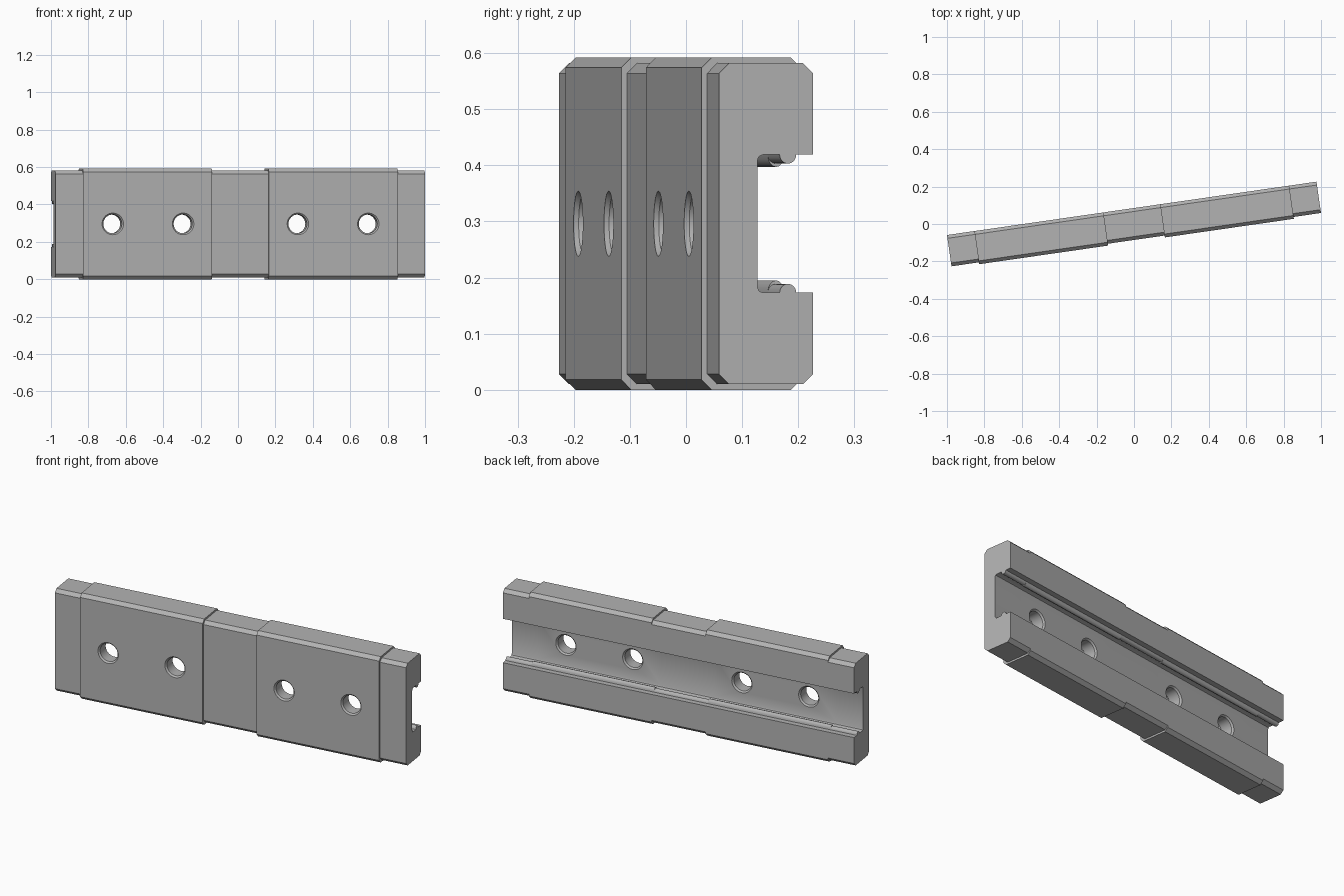
import bpy
import bmesh
from math import sin, cos, pi, atan2

old = bpy.data.objects.get("Cube")
if old:
    bpy.data.objects.remove(old)

TILT = atan2(0.285, 1.975)
LENGTH, DEPTH, MID_Z = 1.996, 0.169, 0.296
BACK = DEPTH / 2
CHAMFER, STEP = 0.018, 0.01
BLOCK_IN, BLOCK_OUT = 0.153, 0.85
SLOT = 0.1

grey = bpy.data.materials.new("metal grey")
grey.use_nodes = True
color = (0.45, 0.45, 0.45, 1)
grey.diffuse_color = color
grey.node_tree.nodes["Principled BSDF"].inputs["Base Color"].default_value = color


def profile(raised):
    """Rail cross-section as (y, z); raised sections are a step larger."""
    g = STEP if raised else 0
    front, top = DEPTH + g, MID_Z - STEP + g
    lip, bump = 0.123, 0.022 if raised else 0.016
    half = [(front, top - CHAMFER), (front - CHAMFER, top),
            (CHAMFER, top), (0, top - CHAMFER), (0, lip)]
    # rounded bead inside the slot mouth
    for i in range(9):
        a = pi * i / 8
        half.append((0.045 - 0.015 * cos(a), lip - bump * sin(a)))
    half += [(0.09, lip), (0.097, lip - 0.003), (SLOT, lip - 0.01)]
    loop = half + [(d, -h) for d, h in reversed(half)]
    return [(BACK - d, MID_Z + h) for d, h in loop]


def loft(name, rings):
    """Skin a list of equal rings and cap both ends."""
    bm = bmesh.new()
    rows = [[bm.verts.new(p) for p in ring] for ring in rings]
    n = len(rows[0])
    for a, b in zip(rows, rows[1:]):
        for i in range(n):
            j = (i + 1) % n
            bm.faces.new((a[i], a[j], b[j], b[i]))
    bm.faces.new(rows[0])
    bm.faces.new(rows[-1])
    bmesh.ops.remove_doubles(bm, verts=bm.verts, dist=1e-5)
    bmesh.ops.recalc_face_normals(bm, faces=bm.faces)
    mesh = bpy.data.meshes.new(name)
    bm.to_mesh(mesh)
    bm.free()
    mesh.materials.append(grey)
    obj = bpy.data.objects.new(name, mesh)
    bpy.context.collection.objects.link(obj)
    return obj


# Slotted rail with two raised blocks
end = LENGTH / 2
stations = [(-end, False)]
for a, b in ((-BLOCK_OUT, -BLOCK_IN), (BLOCK_IN, BLOCK_OUT)):
    stations += [(a, False), (a, True), (b, True), (b, False)]
stations.append((end, False))
rail = loft("slotted_rail", [[(x, y, z) for y, z in profile(r)] for x, r in stations])

# Screw holes, chamfered at both mouths
front_y, floor_y = -BACK - STEP, BACK - SLOT
hole_shape = [(front_y - 0.01, 0.068), (front_y + 0.008, 0.05),
              (floor_y - 0.008, 0.05), (floor_y + 0.01, 0.068)]
for x in (-0.69, -0.31, 0.31, 0.69):
    rings = [[(x + r * cos(2 * pi * i / 48), y, MID_Z + r * sin(2 * pi * i / 48))
              for i in range(48)] for y, r in hole_shape]
    cutter = loft("hole_cutter", rings)
    cutter.hide_render = True
    mod = rail.modifiers.new("hole", "BOOLEAN")
    mod.operation = "DIFFERENCE"
    mod.solver = "EXACT"
    mod.object = cutter
    bpy.context.view_layer.objects.active = rail
    bpy.ops.object.modifier_apply(modifier=mod.name)
    bpy.data.objects.remove(cutter)

# Turn the rail and smooth only the rounded surfaces
rail.rotation_euler.z = TILT
bpy.ops.object.select_all(action="DESELECT")
rail.select_set(True)
bpy.context.view_layer.objects.active = rail
bpy.ops.object.shade_smooth_by_angle(angle=0.5)
